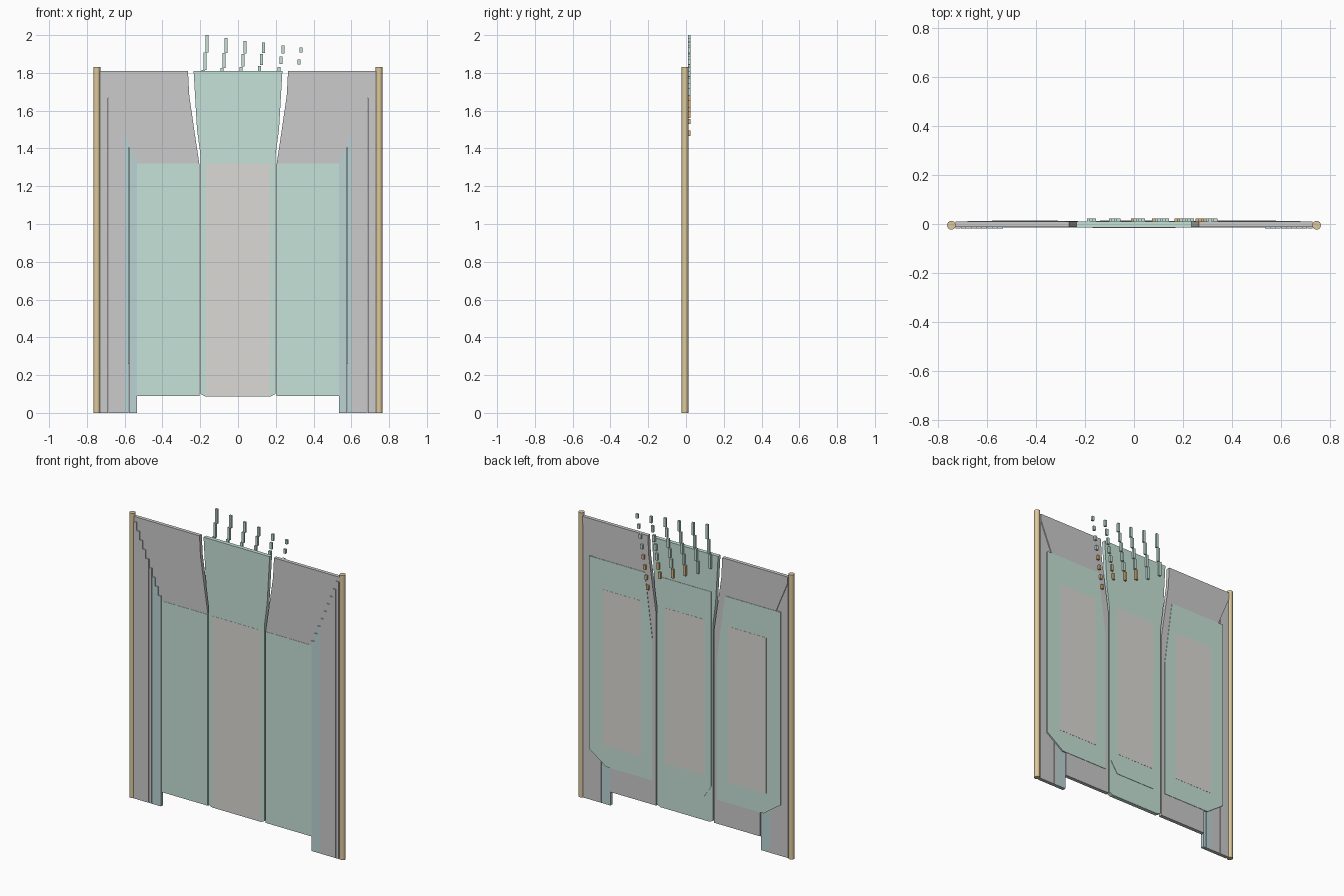
import bpy, bmesh

if "Cube" in bpy.data.objects:
    bpy.data.objects.remove(bpy.data.objects["Cube"])


def material(name, rgb):
    m = bpy.data.materials.new(name)
    m.diffuse_color = (*rgb, 1)
    m.use_nodes = True
    m.node_tree.nodes["Principled BSDF"].inputs["Base Color"].default_value = m.diffuse_color
    return m


GOLD = material("gold", (0.72, 0.58, 0.33))
TEAL = material("teal", (0.56, 0.76, 0.68))
BEIGE = material("beige", (0.72, 0.70, 0.66))
GREY = material("light_grey", (0.70, 0.70, 0.71))
BLUE = material("blue_grey", (0.50, 0.65, 0.66))
ORANGE = material("orange", (0.72, 0.47, 0.22))


def plate(name, pts, y0, y1, mat):
    """Extrude an x-z outline from y0 to y1."""
    bm = bmesh.new()
    face = bm.faces.new([bm.verts.new((x, y0, z)) for x, z in pts])
    ext = bmesh.ops.extrude_face_region(bm, geom=[face])
    verts = [g for g in ext["geom"] if isinstance(g, bmesh.types.BMVert)]
    bmesh.ops.translate(bm, verts=verts, vec=(0, y1 - y0, 0))
    bmesh.ops.recalc_face_normals(bm, faces=bm.faces)
    me = bpy.data.meshes.new(name)
    bm.to_mesh(me)
    bm.free()
    me.materials.append(mat)
    ob = bpy.data.objects.new(name, me)
    bpy.context.collection.objects.link(ob)
    return ob


def rect(x0, x1, z0, z1):
    return [(x0, z0), (x1, z0), (x1, z1), (x0, z1)]


def mirrored(half):
    """Complete a right-hand outline with its left-hand copy."""
    return half + [(-x, z) for x, z in reversed(half)]


for s, side in ((-1, "left"), (1, "right")):
    def flip(pts):
        return [(s * x, z) for x, z in pts]

    # round side pole
    bpy.ops.mesh.primitive_cylinder_add(vertices=16, radius=0.018, depth=1.83,
                                        location=(s * 0.747, -0.005, 0.915))
    pole = bpy.context.object
    pole.name = side + "_pole"
    pole.data.materials.append(GOLD)
    bpy.ops.object.shade_smooth_by_angle()

    # stepped row of slats, falling towards the middle
    for i in range(9):
        x = 0.73 - i * 0.0217
        plate(f"{side}_slat_{i + 1}", flip(rect(x - 0.0212, x, 0, 1.78 - i * 0.0535)),
              -0.019, 0.004, BLUE if i > 5 else GREY)

    # side panel with a slanting slit edge
    plate(side + "_panel", flip([(0.205, 0.09), (0.535, 0.09), (0.535, 1.3), (0.73, 1.77),
                                 (0.73, 1.81), (0.265, 1.81), (0.258, 1.68),
                                 (0.232, 1.50), (0.205, 1.32)]), -0.013, 0.010, GREY)
    plate(side + "_panel_front_face", flip(rect(0.206, 0.535, 0.091, 1.32)), -0.0145, -0.012, TEAL)

    # chamfered plate on the back with a pale inset
    plate(side + "_back_plate", flip([(0.23, 0.245), (0.56, 0.245), (0.68, 0.33), (0.68, 1.57),
                                      (0.285, 1.57), (0.23, 1.15)]), 0.003, 0.0125, TEAL)
    plate(side + "_back_inset", flip(rect(0.31, 0.58, 0.38, 1.38)), 0.010, 0.0135, BEIGE)

# centre panel, wider at the top
plate("centre_panel", mirrored([(0.175, 0.088), (0.198, 0.10), (0.198, 1.36),
                                (0.217, 1.50), (0.235, 1.81)]), -0.0145, 0.010, TEAL)
plate("centre_front_inset", rect(-0.17, 0.17, 0.09, 1.32), -0.0155, -0.014, BEIGE)
plate("centre_back_plate", mirrored([(0.14, 0.245), (0.188, 0.32), (0.188, 1.57)]),
      0.006, 0.0125, TEAL)
plate("centre_back_inset", rect(-0.14, 0.14, 0.38, 1.38), 0.010, 0.0135, BEIGE)

# slanted dashed strokes: right edge, top, number of dashes, pitch, dash length
strokes = [(-0.155, 2.0, 3, 0.093, 0.093), (-0.055, 1.985, 4, 0.08, 0.08),
           (0.045, 1.97, 5, 0.069, 0.067), (0.143, 1.962, 6, 0.063, 0.058),
           (0.245, 1.945, 7, 0.057, 0.042), (0.342, 1.935, 8, 0.063, 0.028)]
for k, (x, top, count, pitch, length) in enumerate(strokes):
    for j in range(count):
        x1, z1 = x - j * 0.0105, top - j * pitch
        plate(f"stroke_{k + 1}_dash_{j + 1}", rect(x1 - 0.016, x1, z1 - length, z1),
              0.0095, 0.023, ORANGE if z1 - length / 2 < 1.67 else TEAL)
